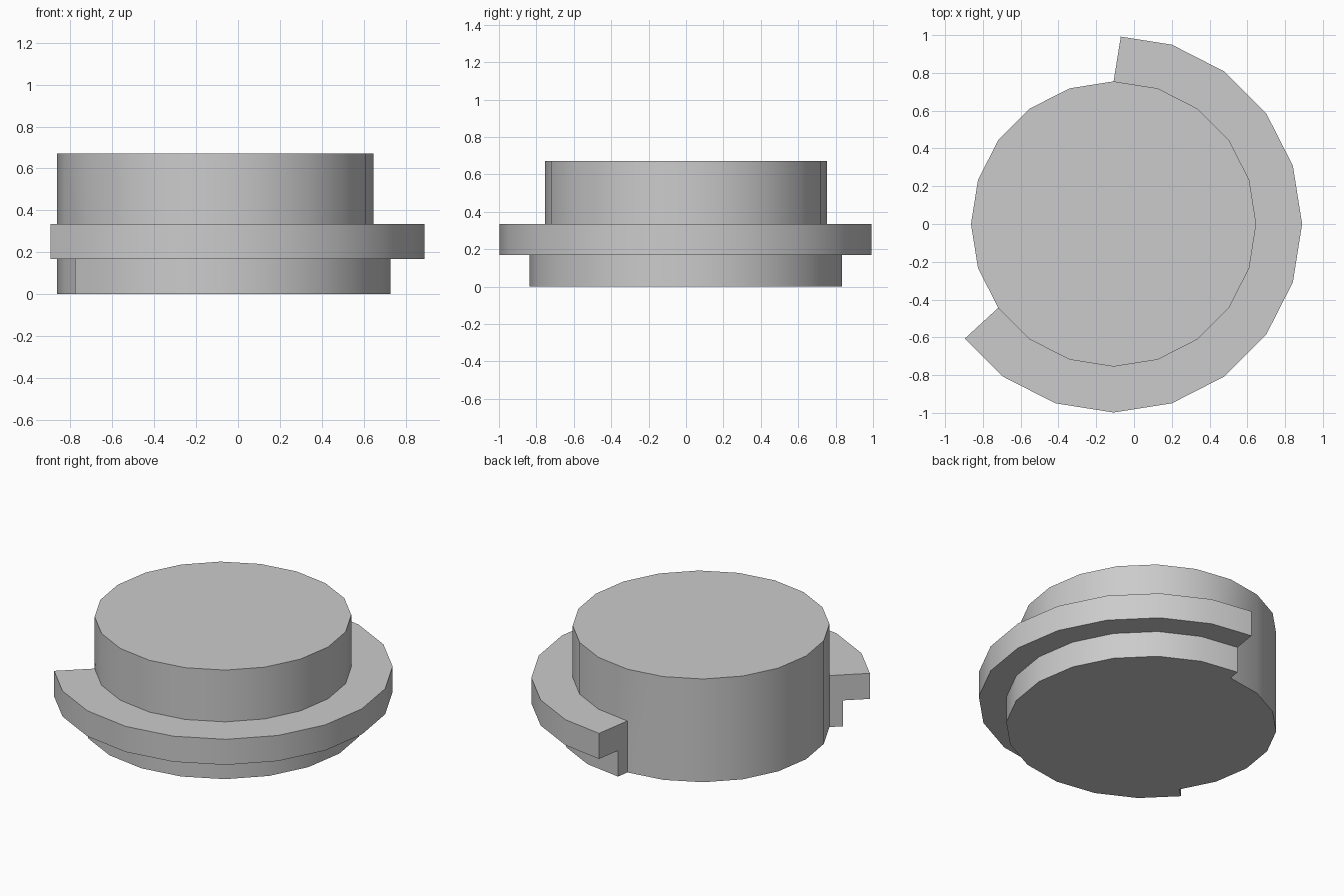
import bpy, bmesh, math
from mathutils import Vector

if "Cube" in bpy.data.objects:
    bpy.data.objects.remove(bpy.data.objects["Cube"])

CX, CORE = -0.108, 0.755
SIDES = 20
STEP = 360 / SIDES


def rim(radius, deg):
    a = math.radians(deg)
    return Vector((CX + radius * math.cos(a), radius * math.sin(a)))


def collar_end(radius, deg, inner_deg, slant):
    # slanted cut where the partial collar meets the core
    t = slant * (radius - CORE) / (2 * radius * math.sin(math.radians(STEP / 2)))
    return rim(radius, inner_deg).lerp(rim(radius, deg), t)


def section(radius):
    pts = [rim(CORE, 90 + STEP * i) for i in range(8)]           # exposed core
    pts.append(collar_end(radius, -126, -144, 0.115))
    pts += [rim(radius, -126 + STEP * i) for i in range(12)]     # collar arc
    pts.append(collar_end(radius, 72, 90, 0.158))
    return pts


# stepped body: bottom lip, wide flange, round core
levels = [(0.836, 0), (0.836, 0.168), (0.998, 0.168),
          (0.998, 0.334), (CORE, 0.334), (CORE, 0.67)]
bm = bmesh.new()
rings = [[bm.verts.new((p.x, p.y, z)) for p in section(r)] for r, z in levels]
for low, high in zip(rings, rings[1:]):
    for i in range(len(low)):
        j = (i + 1) % len(low)
        bm.faces.new((low[i], low[j], high[j], high[i]))
bm.faces.new(rings[0][::-1])
bm.faces.new(rings[-1])

# merge collapsed points and clean flat areas
bmesh.ops.remove_doubles(bm, verts=bm.verts[:], dist=1e-4)
bmesh.ops.dissolve_degenerate(bm, dist=1e-4, edges=bm.edges[:])
bmesh.ops.dissolve_limit(bm, angle_limit=math.radians(1),
                         verts=bm.verts[:], edges=bm.edges[:])
bmesh.ops.recalc_face_normals(bm, faces=bm.faces[:])

mesh = bpy.data.meshes.new("stepped_cap")
bm.to_mesh(mesh)
bm.free()
cap = bpy.data.objects.new("stepped_cap", mesh)
bpy.context.collection.objects.link(cap)
bpy.context.view_layer.objects.active = cap
cap.select_set(True)
bpy.ops.object.shade_smooth_by_angle(angle=math.radians(30))
